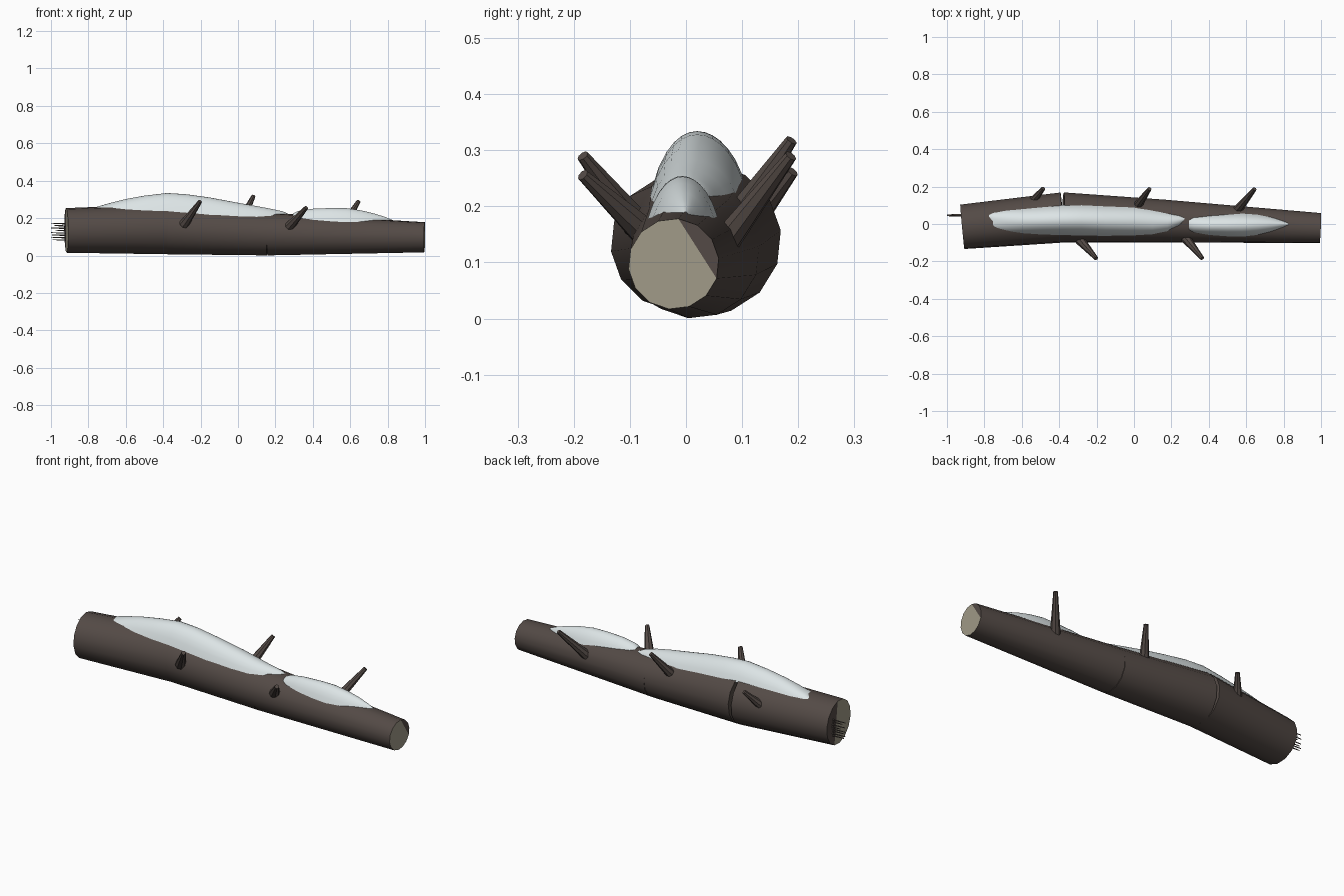
import bpy, bmesh, math, random
from mathutils import Vector

if "Cube" in bpy.data.objects:
    bpy.data.objects.remove(bpy.data.objects["Cube"])

random.seed(4)


def material(name, rgb):
    m = bpy.data.materials.new(name)
    m.diffuse_color = (*rgb, 1)
    m.use_nodes = True
    m.node_tree.nodes["Principled BSDF"].inputs["Base Color"].default_value = m.diffuse_color
    return m


BARK = material("dark bark", (0.088, 0.069, 0.061))
WOOD = material("cut wood", (0.36, 0.33, 0.25))
SNOW = material("snow", (0.72, 0.78, 0.79))

SIDES = 14
START = math.radians(84)
# log axis joints: x, y, z, radius
JOINTS = [(-0.918, -0.015, 0.134, 0.12), (-0.38, 0.035, 0.141, 0.135),
          (0.16, 0.016, 0.115, 0.115), (0.997, -0.022, 0.0975, 0.081)]


def finish(name, bm, mats, angle=40):
    me = bpy.data.meshes.new(name)
    bmesh.ops.recalc_face_normals(bm, faces=bm.faces)
    bm.to_mesh(me)
    bm.free()
    for m in mats:
        me.materials.append(m)
    for p in me.polygons:
        p.use_smooth = True
    me.set_sharp_from_angle(angle=math.radians(angle))
    ob = bpy.data.objects.new(name, me)
    bpy.context.collection.objects.link(ob)
    return ob


def cone(bm, a, b, ra, rb, sides, start=0.0):
    """Tapered tube between two points; returns both vertex rings."""
    a, b = Vector(a), Vector(b)
    d = (b - a).normalized()
    u = Vector((0, 0, 1)).cross(d).normalized()
    v = d.cross(u)
    rings = []
    for c, r in ((a, ra), (b, rb)):
        rings.append([bm.verts.new(c + r * (math.cos(t) * u + math.sin(t) * v))
                      for t in (start - math.tau * i / sides for i in range(sides))])
    for i in range(sides):
        j = (i + 1) % sides
        bm.faces.new((rings[0][i], rings[0][j], rings[1][j], rings[1][i]))
    return rings


def end_cap(bm, ring, split):
    """Sawn end: bark wedge up to the split vertex, bare wood for the rest."""
    if split:
        bm.faces.new(ring[:split + 1])
        bm.faces.new(ring[split:] + ring[:1]).material_index = 1
    else:
        bm.faces.new(ring)


# trunk: three tapered pieces bent at the joints, open cracks between them
for k, name in enumerate(("trunk_thick", "trunk_middle", "trunk_thin")):
    A, B = JOINTS[k], JOINTS[k + 1]
    bm = bmesh.new()
    r0, r1 = cone(bm, A[:3], B[:3], A[3], B[3], SIDES, START)
    end_cap(bm, r0, 6 if k == 0 else 0)
    end_cap(bm, r1, 4 if k == 2 else 0)
    finish(name, bm, [BARK, WOOD])

# branch stubs: base and tip
STUBS = [((-0.56, 0.10, 0.15), (-0.485, 0.19, 0.262)),
         ((0.01, 0.085, 0.17), (0.083, 0.188, 0.318)),
         ((0.545, 0.065, 0.13), (0.645, 0.187, 0.29)),
         ((-0.29, -0.085, 0.165), (-0.202, -0.184, 0.29)),
         ((0.275, -0.075, 0.155), (0.365, -0.184, 0.256))]
for i, (a, b) in enumerate(STUBS):
    bm = bmesh.new()
    for ring in cone(bm, a, b, 0.027, 0.011, 8):
        bm.faces.new(ring)
    finish(f"branch_stub_{i + 1}", bm, [BARK])

# splinters on the thick end
bm = bmesh.new()
for i in range(8):
    z = 0.085 + 0.0125 * i
    y = 0.047 + random.uniform(-0.005, 0.005)
    tip = -1.0 if i % 2 else -1.0 + random.uniform(0.005, 0.03)
    for ring in cone(bm, (-0.9, y, z - 0.003), (tip, y, z), 0.005, 0.002, 5):
        bm.faces.new(ring)
finish("splinters", bm, [BARK])


def log_top(x, y):
    """Height of the trunk surface above a point."""
    k = 0 if x < JOINTS[1][0] else 1 if x < JOINTS[2][0] else 2
    A, B = JOINTS[k], JOINTS[k + 1]
    t = (x - A[0]) / (B[0] - A[0])
    cy, cz, r = (A[i] + (B[i] - A[i]) * t for i in (1, 2, 3))
    return cz + math.sqrt(max(r * r - (y - cy) ** 2, 0))


def snow_drift(name, stations, n=12):
    """Rounded drift lofted over stations: x, front y, back y, crest height."""
    bm = bmesh.new()
    rows = []
    for x, y0, y1, top in stations:
        row = []
        for i in range(n + 1):
            t = i / n
            y = y0 + (y1 - y0) * t
            base = log_top(x, y) - 0.006
            h = math.sin(math.pi * t) ** 0.85
            row.append(bm.verts.new((x, y, base + max(top - base, 0) * h)))
        rows.append(row)
    for r, s in zip(rows, rows[1:]):
        for i in range(n):
            bm.faces.new((r[i], s[i], s[i + 1], r[i + 1]))
    ob = finish(name, bm, [SNOW], 80)
    # make sure the open sheet faces upward
    if sum(p.normal.z for p in ob.data.polygons) < 0:
        ob.data.flip_normals()


snow_drift("snow_drift_large", [
    (-0.775, 0.01, 0.055, 0.25), (-0.75, -0.02, 0.065, 0.262),
    (-0.68, -0.04, 0.077, 0.282), (-0.6, -0.05, 0.083, 0.302),
    (-0.5, -0.057, 0.092, 0.32), (-0.38, -0.062, 0.102, 0.334),
    (-0.28, -0.064, 0.104, 0.328), (-0.15, -0.067, 0.098, 0.31),
    (0.0, -0.064, 0.092, 0.282), (0.1, -0.057, 0.075, 0.264),
    (0.18, -0.04, 0.058, 0.249), (0.24, -0.01, 0.047, 0.236),
    (0.27, 0.015, 0.035, 0.222)])
snow_drift("snow_drift_small", [
    (0.295, -0.035, 0.03, 0.225), (0.32, -0.046, 0.037, 0.238),
    (0.4, -0.06, 0.045, 0.25), (0.5, -0.068, 0.054, 0.254),
    (0.58, -0.07, 0.058, 0.253), (0.66, -0.06, 0.052, 0.241),
    (0.73, -0.044, 0.04, 0.224), (0.79, -0.022, 0.02, 0.205),
    (0.825, -0.008, 0.006, 0.19)])
